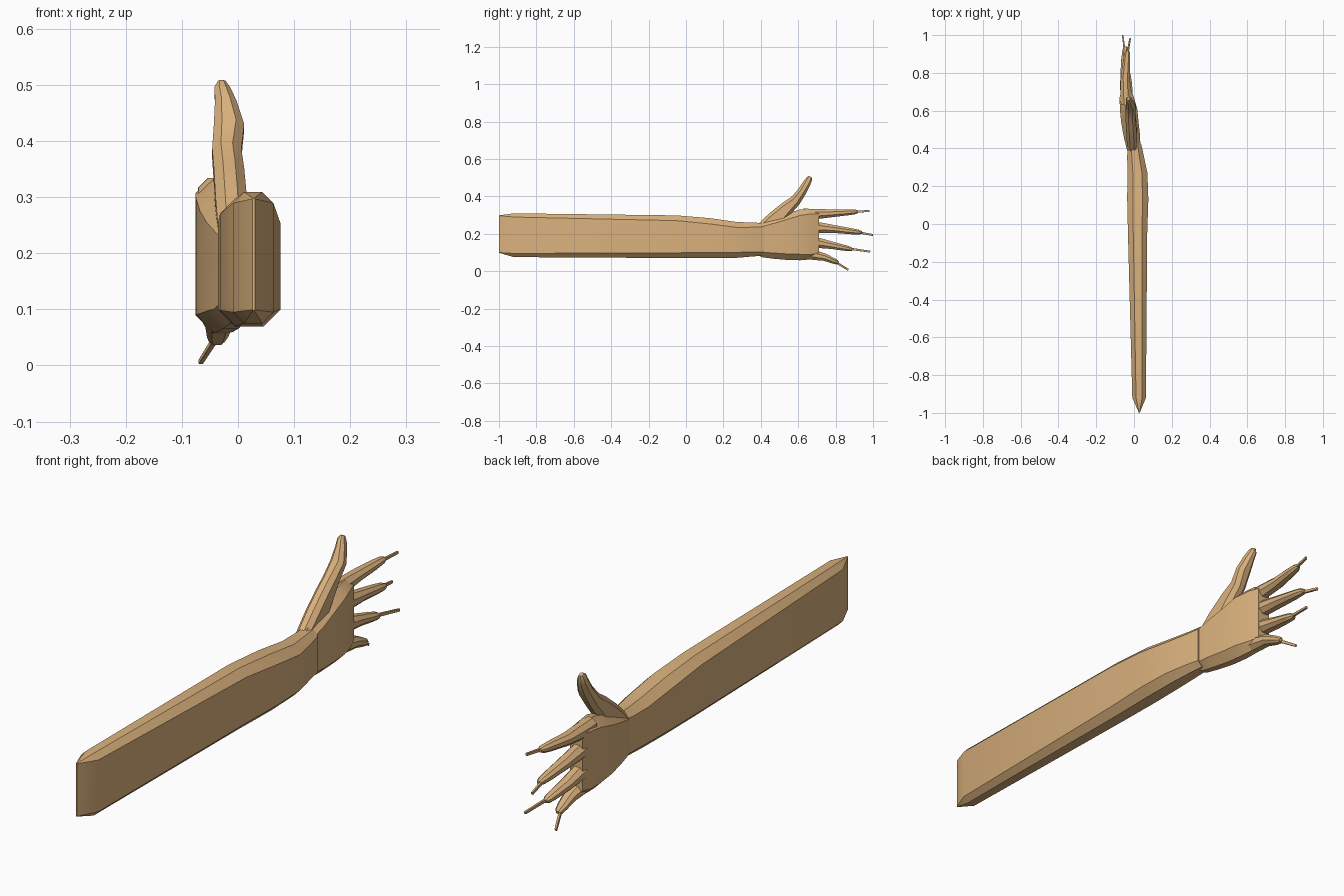
import bpy, bmesh, math
from mathutils import Vector

skin = bpy.data.materials.new("tan_skin")
skin.diffuse_color = (0.70, 0.44, 0.205, 1)


def loft(name, stations, chamfer=0.5, follow=False, angle=30):
    """Skin chamfered rectangular sections (x, y, z, half_width, half_height)."""
    bm = bmesh.new()
    rings = []
    for i, (x, y, z, w, h) in enumerate(stations):
        up = Vector((0, 0, 1))
        if follow:  # tilt the section to stay square to the path
            a, b = stations[max(i - 1, 0)], stations[min(i + 1, len(stations) - 1)]
            up = Vector((0, -(b[2] - a[2]), b[1] - a[1])).normalized()
        c = chamfer * min(w, h)
        outline = [(w, h - c), (w - c, h), (c - w, h), (-w, h - c),
                   (-w, c - h), (c - w, -h), (w - c, -h), (w, c - h)]
        rings.append([bm.verts.new(Vector((x + u, y, z)) + up * v) for u, v in outline])
    for r, s in zip(rings, rings[1:]):
        for k in range(8):
            bm.faces.new((r[k], r[(k + 1) % 8], s[(k + 1) % 8], s[k]))
    bm.faces.new(rings[0])
    bm.faces.new(rings[-1])
    bmesh.ops.recalc_face_normals(bm, faces=bm.faces)
    mesh = bpy.data.meshes.new(name)
    bm.to_mesh(mesh)
    bm.free()
    mesh.materials.append(skin)
    ob = bpy.data.objects.new(name, mesh)
    bpy.context.collection.objects.link(ob)
    bpy.ops.object.select_all(action='DESELECT')
    ob.select_set(True)
    bpy.context.view_layer.objects.active = ob
    bpy.ops.object.shade_smooth_by_angle(angle=math.radians(angle))
    return ob


# Forearm: wedge-ended slab narrowing to the wrist
loft("forearm", [
    (0.028, -1.00, 0.198, 0.002, 0.100),
    (0.027, -0.92, 0.192, 0.036, 0.117),
    (0.019, -0.05, 0.184, 0.051, 0.114),
    (0.020, 0.13, 0.176, 0.056, 0.107),
    (0.018, 0.27, 0.167, 0.053, 0.096),
    (0.008, 0.36, 0.169, 0.044, 0.090),
    (0.003, 0.42, 0.170, 0.036, 0.088)], chamfer=0.55)

# Palm: flares out from the wrist to the knuckles
loft("palm", [
    (0.002, 0.37, 0.170, 0.032, 0.080),
    (-0.004, 0.41, 0.170, 0.038, 0.096),
    (-0.012, 0.47, 0.176, 0.044, 0.110),
    (-0.022, 0.54, 0.184, 0.046, 0.124),
    (-0.029, 0.61, 0.194, 0.046, 0.136),
    (-0.038, 0.67, 0.198, 0.038, 0.135),
    (-0.041, 0.71, 0.200, 0.026, 0.124)], chamfer=0.7)

# Thumb: thick root, curving up to a rounded tip
loft("thumb", [
    (-0.008, 0.40, 0.205, 0.026, 0.045),
    (-0.012, 0.48, 0.278, 0.028, 0.046),
    (-0.016, 0.54, 0.337, 0.027, 0.037),
    (-0.020, 0.585, 0.377, 0.026, 0.029),
    (-0.016, 0.62, 0.425, 0.027, 0.024),
    (-0.022, 0.645, 0.468, 0.019, 0.021),
    (-0.028, 0.658, 0.492, 0.014, 0.017),
    (-0.029, 0.664, 0.505, 0.007, 0.009)], chamfer=0.6, follow=True)

# Fingers: base, middle, tip and claw end, each as (x, y, z), plus base height
fingers = {
    "index": ((-0.042, 0.63, 0.303), (-0.046, 0.78, 0.309), (-0.035, 0.92, 0.318), (-0.022, 0.98, 0.322), 0.031),
    "middle": ((-0.044, 0.66, 0.238), (-0.048, 0.80, 0.224), (-0.046, 0.94, 0.206), (-0.060, 1.00, 0.193), 0.031),
    "ring": ((-0.044, 0.66, 0.160), (-0.046, 0.78, 0.138), (-0.038, 0.89, 0.116), (-0.020, 0.985, 0.104), 0.030),
    "little": ((-0.036, 0.64, 0.095), (-0.034, 0.74, 0.075), (-0.038, 0.815, 0.044), (-0.066, 0.868, 0.007), 0.030),
}
for name, (base, mid, tip, end, h) in fingers.items():
    a, b, c, e = map(Vector, (base, mid, tip, end))
    loft(name + "_finger", [
        (*a, 0.028, h),
        (*a.lerp(b, 0.55), 0.027, h * 0.85),
        (*b, 0.024, h * 0.66),
        (*b.lerp(c, 0.6), 0.019, h * 0.52),
        (*b.lerp(c, 0.88), 0.015, h * 0.42),
        (*c, 0.008, h * 0.22)], chamfer=0.6, follow=True)
    # Thin flat claw sticking out of the fingertip
    loft(name + "_claw", [(*b.lerp(c, 0.7), 0.005, 0.006), (*e, 0.004, 0.005)],
         chamfer=0.2, follow=True)
